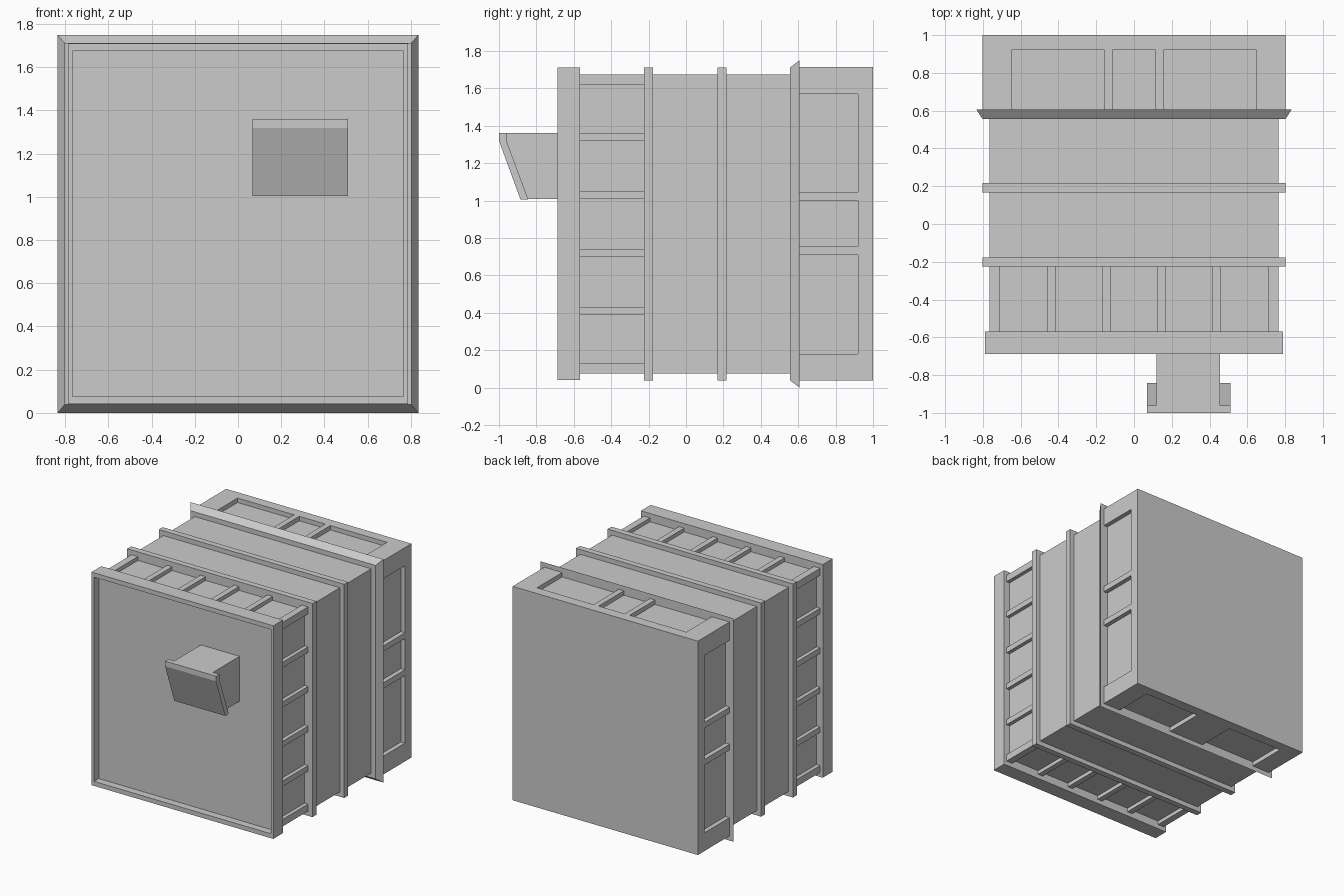
import bpy, bmesh

if "Cube" in bpy.data.objects:
    bpy.data.objects.remove(bpy.data.objects["Cube"])

CZ = 0.875  # height of the crate axis


def make(name, bm):
    bmesh.ops.recalc_face_normals(bm, faces=bm.faces[:])
    me = bpy.data.meshes.new(name)
    bm.to_mesh(me)
    bm.free()
    ob = bpy.data.objects.new(name, me)
    bpy.context.collection.objects.link(ob)
    return ob


def boxes(name, specs):
    """One object made of boxes, each given as (x0, x1, y0, y1, z0, z1)."""
    bm = bmesh.new()
    for x0, x1, y0, y1, z0, z1 in specs:
        for v in bmesh.ops.create_cube(bm, size=1)["verts"]:
            v.co = ((x0 + x1) / 2 + v.co.x * (x1 - x0),
                    (y0 + y1) / 2 + v.co.y * (y1 - y0),
                    (z0 + z1) / 2 + v.co.z * (z1 - z0))
    return make(name, bm)


def slab(hx, hz, y0, y1):
    return (-hx, hx, y0, y1, CZ - hz, CZ + hz)


def prism(name, profile, x0, x1):
    """Extrude a (y, z) side profile along x."""
    bm = bmesh.new()
    f = bm.faces.new([bm.verts.new((x0, y, z)) for y, z in profile])
    r = bmesh.ops.extrude_face_region(bm, geom=[f])
    for v in r["geom"]:
        if isinstance(v, bmesh.types.BMVert):
            v.co.x = x1
    return make(name, bm)


def cut(ob, specs):
    cutter = boxes(ob.name + "_cutter", specs)
    cutter.hide_render = True
    cutter.hide_set(True)
    m = ob.modifiers.new("recess", "BOOLEAN")
    m.operation, m.solver, m.object = "DIFFERENCE", "EXACT", cutter


# main body, with a sunken band towards the front
boxes("body", [slab(0.765, 0.80, -0.20, 0.58)])
boxes("sunken_band", [slab(0.735, 0.77, -0.60, -0.19)])

# raised bands around the body
for i, y in enumerate((-0.2, 0.193)):
    boxes(f"band_{i}", [slab(0.803, 0.837, y - 0.025, y + 0.023)])

# corner beams and short slats across the sunken band
Y0, Y1 = -0.58, -0.21
slats = []
for s in (-1, 1):
    for t in (-1, 1):
        xs, zs = sorted((s * 0.71, s * 0.765)), sorted((CZ + t * 0.745, CZ + t * 0.80))
        slats.append((*xs, Y0, Y1, *zs))
    for k in (-1.5, -0.5, 0.5, 1.5):
        x, z = k * 0.29, CZ + k * 0.31
        slats.append((x - 0.022, x + 0.022, Y0, Y1,
                      *sorted((CZ + s * 0.75, CZ + s * 0.80))))
        slats.append((*sorted((s * 0.72, s * 0.765)), Y0, Y1, z - 0.022, z + 0.022))
boxes("slats", slats)

# front frame with recessed door panel
frame = boxes("front_frame", [slab(0.788, 0.835, -0.688, -0.568)])
cut(frame, [slab(0.766, 0.80, -0.75, -0.63)])

# flared collar
bm = bmesh.new()
for v in bmesh.ops.create_cube(bm, size=2)["verts"]:
    back = v.co.y > 0
    hx, hz = (0.835, 0.875) if back else (0.803, 0.837)
    v.co = (v.co.x * hx, 0.607 if back else 0.557, CZ + v.co.z * hz)
make("collar", bm)

# rear block with recessed panels on all four sides
rear = boxes("rear_block", [slab(0.803, 0.838, 0.59, 1.0)])
D, YA, YB = 0.035, 0.60, 0.92
panels = []
for a, b in ((-0.648, -0.157), (-0.113, 0.113), (0.157, 0.648)):
    panels.append((a, b, YA, YB, CZ + 0.838 - D, CZ + 0.9))
    if abs(a + b) > 0.1:
        panels.append((a, b, YA, YB, CZ - 0.9, CZ - 0.838 + D))
for a, b in ((0.18, 0.71), (0.755, 1.0), (1.045, 1.57)):
    for s in (-1, 1):
        panels.append((*sorted((s * (0.803 - D), s * 0.9)), YA, YB, a, b))
cut(rear, panels)

# handle: stem and slanted plate
prism("handle_stem", [(-0.97, 1.36), (-0.62, 1.36), (-0.62, 1.008),
                      (-0.86, 1.008), (-0.97, 1.32)], 0.12, 0.455)
prism("handle_plate", [(-1.0, 1.36), (-0.96, 1.36), (-0.96, 1.32), (-0.843, 1.005),
                       (-0.885, 1.005), (-1.0, 1.32)], 0.068, 0.51)
